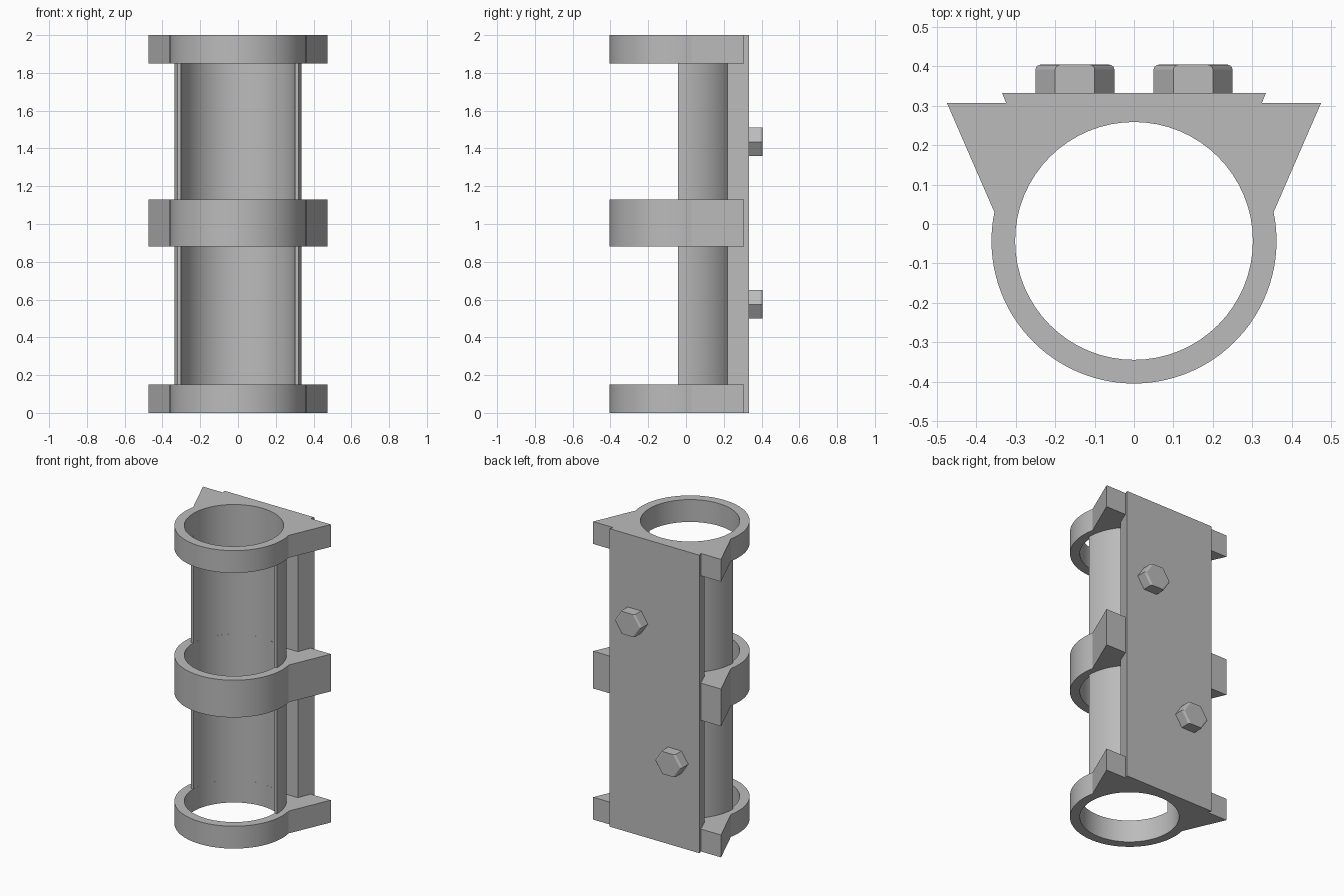
import bpy, bmesh, math

cube = bpy.data.objects.get("Cube")
if cube:
    bpy.data.objects.remove(cube, do_unlink=True)

CY = -0.043                  # bore centre in y
BORE, SHELL, COLLAR = 0.302, 0.32, 0.362
STEPS = 64

metal = bpy.data.materials.new("plain grey metal")
metal.use_nodes = True
grey = (0.5, 0.5, 0.5, 1)
metal.diffuse_color = grey
metal.node_tree.nodes["Principled BSDF"].inputs["Base Color"].default_value = grey


def arc(radius, start, end, steps=STEPS):
    """Points on a circle about the bore axis, angles in radians."""
    angles = [start + (end - start) * i / steps for i in range(steps + 1)]
    return [(radius * math.cos(a), CY + radius * math.sin(a)) for a in angles]


def extrude(name, loops, low, high):
    """Extrude closed xy outlines (later ones are holes) from low to high."""
    curve = bpy.data.curves.new(name, "CURVE")
    curve.dimensions = "2D"
    curve.fill_mode = "BOTH"
    curve.extrude = (high - low) / 2
    for loop in loops:
        spline = curve.splines.new("POLY")
        spline.points.add(len(loop) - 1)
        for point, (x, y) in zip(spline.points, loop):
            point.co = (x, y, 0, 1)
        spline.use_cyclic_u = True
    obj = bpy.data.objects.new(name, curve)
    bpy.context.collection.objects.link(obj)
    bpy.ops.object.select_all(action="DESELECT")
    obj.select_set(True)
    bpy.context.view_layer.objects.active = obj
    bpy.ops.object.convert(target="MESH")
    obj = bpy.context.object
    obj.name = name
    bm = bmesh.new()
    bm.from_mesh(obj.data)
    bmesh.ops.remove_doubles(bm, verts=bm.verts, dist=1e-5)
    bmesh.ops.translate(bm, verts=bm.verts, vec=(0, 0, (low + high) / 2))
    bmesh.ops.recalc_face_normals(bm, faces=bm.faces)
    bm.to_mesh(obj.data)
    bm.free()
    obj.data.materials.clear()
    obj.data.materials.append(metal)
    bpy.ops.object.shade_smooth_by_angle(angle=math.radians(25))
    return obj


# Half-round shell with the dovetail back plate, full height
join = math.asin((0.22 - CY) / SHELL)
right = arc(SHELL, 0, join, 24) + [(0.29, 0.22), (0.335, 0.333)]
left = [(-x, y) for x, y in reversed(right)]
extrude("shell_and_back_plate", [right + left + arc(BORE, math.pi, 0)], 0, 2)

# Collars with winged mounting lugs
lug = math.asin((0.03 - CY) / COLLAR)
outline = arc(COLLAR, math.pi - lug, 2 * math.pi + lug) + [(0.475, 0.307), (-0.475, 0.307)]
bore = arc(BORE, 0, 2 * math.pi)[:-1]
for name, low, high in (("bottom_collar", 0, 0.15),
                        ("middle_collar", 0.88, 1.13),
                        ("top_collar", 1.85, 2)):
    extrude(name, [outline, bore], low, high)


# Hexagonal bolt heads on the back plate
def bolt(name, x, z):
    bm = bmesh.new()
    ring = [bm.verts.new((x + 0.1 * math.cos(i * math.pi / 3), 0.33,
                          z + 0.087 * math.sin(i * math.pi / 3))) for i in range(6)]
    base = bm.faces.new(ring)
    top = bmesh.ops.extrude_face_region(bm, geom=[base])["geom"]
    verts = [v for v in top if isinstance(v, bmesh.types.BMVert)]
    bmesh.ops.translate(bm, verts=verts, vec=(0, 0.075, 0))
    # round the sloping front edges, leave the level ones crisp
    edges = [e for e in bm.edges if all(v in verts for v in e.verts)
             and abs(e.verts[0].co.z - e.verts[1].co.z) > 0.01]
    bmesh.ops.bevel(bm, geom=edges, offset=0.012, segments=3, profile=0.5, affect="EDGES")
    bmesh.ops.recalc_face_normals(bm, faces=bm.faces)
    mesh = bpy.data.meshes.new(name)
    bm.to_mesh(mesh)
    bm.free()
    mesh.materials.append(metal)
    bpy.context.collection.objects.link(bpy.data.objects.new(name, mesh))


bolt("upper_bolt", 0.15, 1.435)
bolt("lower_bolt", -0.15, 0.575)
